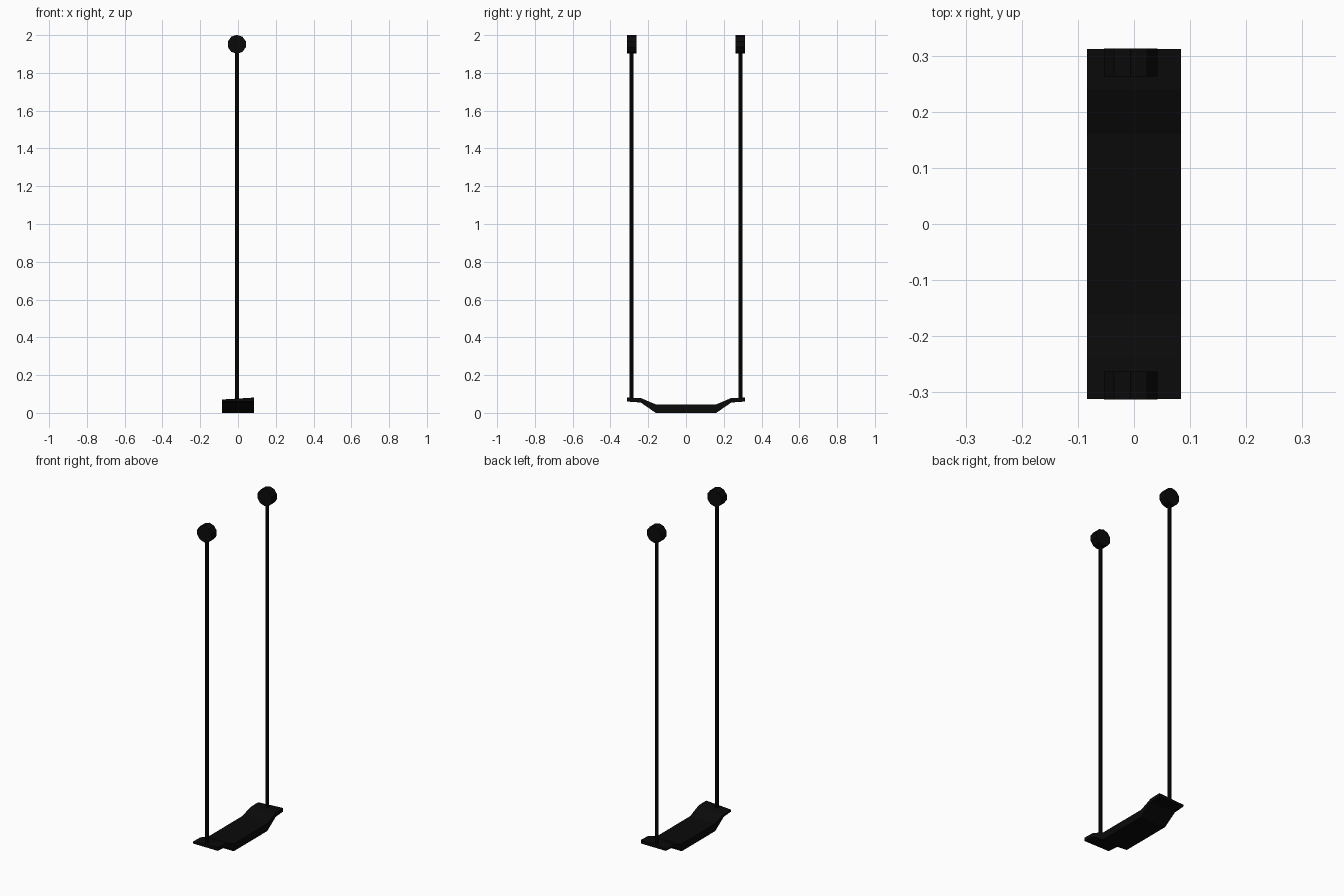
import bpy, bmesh, math

if "Cube" in bpy.data.objects:
    bpy.data.objects.remove(bpy.data.objects["Cube"])

black = bpy.data.materials.new("black")
black.diffuse_color = (0.003, 0.003, 0.003, 1)
black.use_nodes = True
black.node_tree.nodes["Principled BSDF"].inputs["Base Color"].default_value = black.diffuse_color
CX = -0.006  # rope line


def make_object(name, bm):
    bmesh.ops.recalc_face_normals(bm, faces=bm.faces)
    mesh = bpy.data.meshes.new(name)
    bm.to_mesh(mesh)
    bm.free()
    mesh.materials.append(black)
    obj = bpy.data.objects.new(name, mesh)
    bpy.context.collection.objects.link(obj)
    return obj


def cylinder(name, radius, depth, sides, location, rotation=(0, 0, 0)):
    bpy.ops.mesh.primitive_cylinder_add(vertices=sides, radius=radius, depth=depth,
                                        location=location, rotation=rotation)
    obj = bpy.context.object
    obj.name = name
    obj.data.materials.append(black)
    return obj


# Seat: stations along y as (y, bottom, top, sideways rise of the top)
half = [(0.16, 0.0, 0.045, 0.0), (0.24, 0.055, 0.074, 0.005), (0.312, 0.06, 0.076, 0.005)]
stations = [(-y, b, t, r) for y, b, t, r in reversed(half)] + half
bm = bmesh.new()
rings = []
for y, bottom, top, rise in stations:
    rings.append([bm.verts.new(p) for p in (
        (-0.084, y, bottom), (0.084, y, bottom),
        (0.084, y, top + rise), (-0.084, y, top - rise))])
for a, b in zip(rings, rings[1:]):
    for i in range(4):
        j = (i + 1) % 4
        bm.faces.new((a[i], a[j], b[j], b[i]))
bm.faces.new(rings[0])
bm.faces.new(rings[-1])
make_object("seat", bm)

# Ropes and the pivot discs they hang from
for side, label in ((-1, "front"), (1, "back")):
    y = side * 0.288
    cylinder(label + "_rope", 0.011, 1.88, 8, (CX, y, 1.005))
    cylinder(label + "_pivot", 0.05, 0.05, 10, (CX, y, 1.9515), (math.pi / 2, 0, 0))
